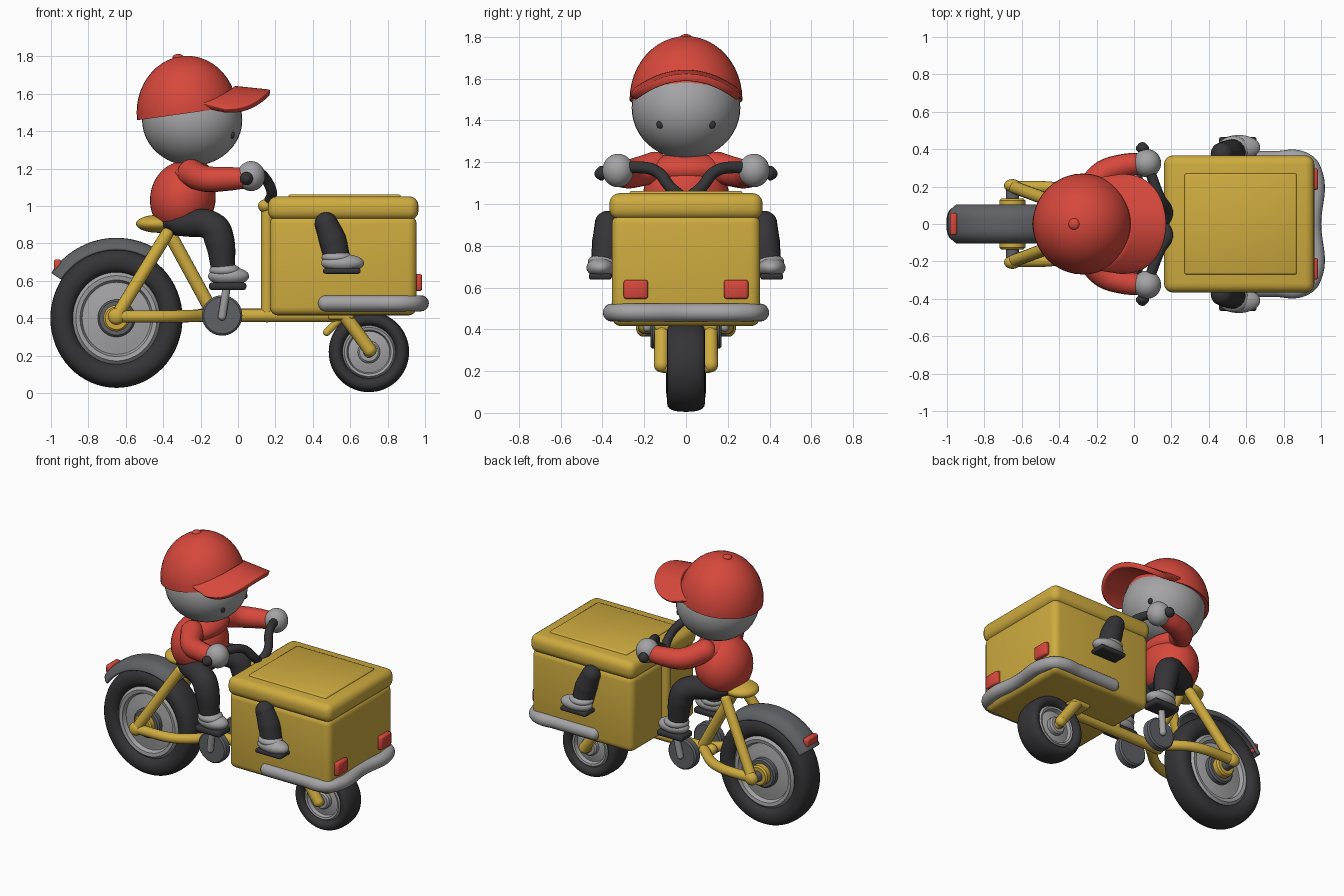
import bpy, bmesh, math
from mathutils import Matrix, Vector

if "Cube" in bpy.data.objects:
    bpy.data.objects.remove(bpy.data.objects["Cube"])

def mat(name, r, g, b):
    m = bpy.data.materials.new(name)
    m.diffuse_color = (r, g, b, 1)
    m.use_nodes = True
    m.node_tree.nodes["Principled BSDF"].inputs["Base Color"].default_value = m.diffuse_color
    return m

YELLOW = mat("yellow", 0.62, 0.41, 0.05)
RED = mat("red", 0.68, 0.065, 0.045)
LIGHT = mat("light grey", 0.37, 0.37, 0.38)
MID = mat("mid grey", 0.115, 0.12, 0.13)
DARK = mat("dark grey", 0.035, 0.035, 0.038)

def finish(name, me, m, angle=50):
    ob = bpy.data.objects.new(name, me)
    bpy.context.collection.objects.link(ob)
    me.materials.clear()
    me.materials.append(m)
    bpy.context.view_layer.objects.active = ob
    bpy.ops.object.select_all(action='DESELECT')
    ob.select_set(True)
    bpy.ops.object.shade_smooth_by_angle(angle=math.radians(angle))
    return ob

def from_bm(name, bm, m, angle=50):
    bmesh.ops.recalc_face_normals(bm, faces=bm.faces[:])
    me = bpy.data.meshes.new(name)
    bm.to_mesh(me)
    bm.free()
    return finish(name, me, m, angle)

def ball(name, c, r, m, cut=None, tilt=0):
    bm = bmesh.new()
    bmesh.ops.create_uvsphere(bm, u_segments=40, v_segments=24, radius=1)
    M = Matrix.Translation(c) @ Matrix.Rotation(tilt, 4, 'Y') @ Matrix.Diagonal((*r, 1))
    bmesh.ops.transform(bm, matrix=M, verts=bm.verts[:])
    if cut:
        bmesh.ops.bisect_plane(bm, geom=bm.verts[:] + bm.edges[:] + bm.faces[:],
                               plane_co=cut[0], plane_no=cut[1], clear_inner=True)
        bmesh.ops.holes_fill(bm, edges=[e for e in bm.edges if e.is_boundary], sides=0)
    return from_bm(name, bm, m)

def block(name, lo, hi, bevel, m, seg=4):
    lo, hi = Vector(lo), Vector(hi)
    bm = bmesh.new()
    bmesh.ops.create_cube(bm, size=1)
    M = Matrix.Translation((lo + hi) / 2) @ Matrix.Diagonal((*(hi - lo), 1))
    bmesh.ops.transform(bm, matrix=M, verts=bm.verts[:])
    bmesh.ops.bevel(bm, geom=bm.edges[:], offset=bevel, segments=seg, profile=0.5, affect='EDGES')
    return from_bm(name, bm, m)

def tube(name, pts, radii, m, smooth=True, caps=True):
    if not isinstance(radii, (list, tuple)):
        radii = [radii] * len(pts)
    cu = bpy.data.curves.new(name, 'CURVE')
    cu.dimensions, cu.bevel_depth, cu.bevel_resolution, cu.use_fill_caps = '3D', 1.0, 6, True
    cu.resolution_u = 10
    sp = cu.splines.new('BEZIER')
    sp.bezier_points.add(len(pts) - 1)
    for p, co, r in zip(sp.bezier_points, pts, radii):
        p.co, p.radius = co, r
        p.handle_left_type = p.handle_right_type = 'AUTO' if smooth else 'VECTOR'
    tmp = bpy.data.objects.new("tmp", cu)
    bpy.context.collection.objects.link(tmp)
    me = bpy.data.meshes.new_from_object(tmp.evaluated_get(bpy.context.evaluated_depsgraph_get()))
    bpy.data.objects.remove(tmp)
    bm = bmesh.new()
    bm.from_mesh(me)
    if caps:  # rounded ends
        for i in (0, -1):
            bmesh.ops.create_uvsphere(bm, u_segments=20, v_segments=12, radius=radii[i],
                                      matrix=Matrix.Translation(pts[i]))
    return from_bm(name, bm, m)

def lathe(name, profile, c, m, sx=1.0, closed=False, n=64):
    """Spin (radius, y) points about the y axis."""
    bm = bmesh.new()
    rings = []
    for i in range(n):
        a = 2 * math.pi * i / n
        rings.append([bm.verts.new((c[0] + sx * r * math.cos(a), c[1] + y, c[2] + r * math.sin(a)))
                      for r, y in profile])
    k = len(profile)
    for i in range(n):
        A, B = rings[i], rings[(i + 1) % n]
        for j in range(k if closed else k - 1):
            bm.faces.new((A[j], B[j], B[(j + 1) % k], A[(j + 1) % k]))
    bmesh.ops.remove_doubles(bm, verts=bm.verts[:], dist=1e-5)
    return from_bm(name, bm, m, 35)

def disc(name, c, r, half, m):
    b = min(0.01, half * 0.4)
    lathe(name, [(0, -half), (r - b, -half), (r, -half + b), (r, half - b), (r - b, half), (0, half)], c, m, n=40)

def wheel(name, c, ro, ri, hw, sx=1.0):
    mid, h = (ro + ri) / 2, (ro - ri) / 2
    prof = []
    for i in range(24):
        t = 2 * math.pi * i / 24
        ct, st = math.cos(t), math.sin(t)
        prof.append((mid + h * math.copysign(abs(ct) ** 0.8, ct), hw * math.copysign(abs(st) ** 0.8, st)))
    lathe(name + "_tyre", prof, c, DARK, sx, True)
    half = [(0, .55), (ri * .72, .55), (ri * .78, .5), (ri * .82, .5), (ri * .87, .78), (ri * .97, .82), (ri * 1.1, .5)]
    half = [(r, f * hw) for r, f in half]
    lathe(name + "_rim", half + [(r, -y) for r, y in reversed(half)], c, LIGHT, sx)

def strip(name, f, nu, nv, thick, m):
    """Curved sheet with thickness from f(u, v), u and v in 0..1."""
    bm = bmesh.new()
    g = [[bm.verts.new(f(i / nu, j / nv)) for j in range(nv + 1)] for i in range(nu + 1)]
    for i in range(nu):
        for j in range(nv):
            bm.faces.new((g[i][j], g[i + 1][j], g[i + 1][j + 1], g[i][j + 1]))
    ob = from_bm(name, bm, m)
    s = ob.modifiers.new("thickness", 'SOLIDIFY')
    s.thickness, s.offset = thick, 0
    b = ob.modifiers.new("round", 'BEVEL')
    b.width, b.segments = thick * 0.35, 2
    return ob

# wheels and hubs
RW, FW = (-0.65, 0, 0.40), (0.70, 0, 0.22)
wheel("rear_wheel", RW, 0.372, 0.235, 0.095, 0.95)
wheel("front_wheel", FW, 0.215, 0.135, 0.09)
disc("rear_hub", RW, 0.10, 0.09, MID)
disc("rear_hub_ring", RW, 0.07, 0.135, YELLOW)
disc("rear_axle", RW, 0.035, 0.21, MID)
disc("front_hub", FW, 0.06, 0.085, LIGHT)
disc("front_axle", FW, 0.03, 0.12, YELLOW)

# rear mudguard with tail light
def guard(u, v):
    a = math.radians(56 + 90 * u)
    w = 2 * v - 1
    r = 0.415 - 0.055 * abs(w) ** 3
    return (-0.65 + 0.99 * r * math.cos(a), 0.098 * math.copysign(abs(w) ** 0.8, w), 0.405 + r * math.sin(a))
strip("mudguard", guard, 28, 12, 0.02, MID)
block("tail_light", (-0.985, -0.06, 0.655), (-0.945, 0.06, 0.715), 0.012, RED, 2)

# cargo box, lid and bumper
block("cargo_box", (0.17, -0.355, 0.415), (0.955, 0.355, 0.95), 0.045, YELLOW)
block("box_lid", (0.16, -0.367, 0.925), (0.965, 0.367, 1.052), 0.05, YELLOW)
block("lid_panel", (0.27, -0.27, 1.03), (0.87, 0.27, 1.062), 0.01, YELLOW, 2)
tube("bumper", [(0.47, -.347, .48), (0.75, -.347, .48), (0.9, -.345, .48), (0.958, -.29, .48), (0.958, 0, .48),
                (0.958, .29, .48), (0.9, .345, .48), (0.75, .347, .48), (0.47, .347, .48)], 0.043, LIGHT)

# frame
tube("main_beam", [(-0.2, 0, .415), (0.56, 0, .415)], 0.036, YELLOW, False)
tube("seat_tube", [(-0.37, 0, .86), (-0.13, 0, .42)], 0.036, YELLOW, False)
tube("head_tube", [(0.155, 0, .41), (0.155, 0, 1.0)], 0.032, YELLOW, False)
ball("head_joint", (0.145, 0, 1.0), (0.038, 0.045, 0.035), YELLOW)
tube("fork_stub", [(0.56, 0, .41), (0.475, 0, .325)], 0.02, YELLOW, False)
block("fork_crown", (0.48, -0.15, 0.39), (0.62, 0.15, 0.44), 0.02, YELLOW)
ball("saddle", (-0.425, 0, 0.905), (0.12, 0.11, 0.048), YELLOW)
ball("saddle_nose", (-0.33, 0, 0.89), (0.13, 0.07, 0.045), YELLOW)

# rider body and head
ball("torso", (-0.295, 0, 1.04), (0.175, 0.205, 0.20), RED, tilt=0.15)
ball("shoulders", (-0.25, 0, 1.165), (0.12, 0.2, 0.08), RED)
ball("hips", (-0.30, 0, 0.91), (0.13, 0.17, 0.07), DARK)
ball("head", (-0.245, 0, 1.46), (0.268, 0.26, 0.245), LIGHT)
ball("cap", (-0.272, 0, 1.50), (0.27, 0.27, 0.303), RED, ((-0.53, 0, 1.46), (-0.14, 0, 1)))
ball("cap_button", (-0.32, 0, 1.795), (0.03, 0.03, 0.018), RED)
def brim(u, v):
    a, b = math.radians(75) * (2 * u - 1), math.radians(90) * (2 * u - 1)
    p = Vector((-0.265 + .245 * math.cos(a), .245 * math.sin(a), 0))
    q = Vector((-0.07 + .24 * math.cos(b) ** 0.8 if abs(b) < 1.57 else -0.07, .255 * math.sin(b), 0))
    p = p.lerp(q, v)
    p.z = 1.625 - 1.5 * p.y ** 2 - 0.02 * v
    return p
strip("cap_brim", brim, 28, 8, 0.035, RED)

# mirrored parts
for s, side in ((-1, "right"), (1, "left")):
    P = lambda x, y, z: (x, s * y, z)
    tube(side + "_chain_stay", [P(-0.65, .2, .41), P(-0.35, .17, .41), P(-0.16, .03, .415)], 0.033, YELLOW)
    tube(side + "_seat_stay", [P(-0.65, .2, .41), P(-0.38, .1, .85)], 0.034, YELLOW, False)
    ball(side + "_axle_end", P(-0.65, .205, .41), (0.045, 0.035, 0.045), YELLOW)
    tube(side + "_fork_leg", [P(0.545, .115, .45), P(0.705, .118, .23)], 0.036, YELLOW, False)
    block(side + "_box_light", (0.945, s * .24 - .058, .545), (0.985, s * .24 + .058, .637), 0.012, RED, 2)
    tube(side + "_handlebar", [P(0.165, 0, 1.02), P(0.18, .07, 1.075), P(0.14, .14, 1.155), P(0.1, .24, 1.175),
                               P(0.045, .41, 1.145)], 0.028, DARK)
    ball(side + "_grip_end", P(0.045, .405, 1.147), (0.035, 0.025, 0.035), DARK)
    # cranks and pedals
    disc(side + "_crank_disc", P(-0.085, .14, .415), 0.108, 0.03, MID)
    tube(side + "_crank_arm", [P(-0.085, .185, .41), P(-0.06, .2, .57)], 0.022, LIGHT, False)
    block(side + "_pedal", (-0.155, s * .205 - .065, .55), (0.045, s * .205 + .065, .592), 0.018, DARK)
    # arms and hands
    tube(side + "_arm", [P(-0.25, .15, 1.175), P(-0.17, .265, 1.145), P(-0.06, .31, 1.145), P(0.04, .325, 1.15)],
         [0.075, 0.07, 0.064, 0.056], RED)
    ball(side + "_hand", P(0.07, .325, 1.16), (0.075, 0.075, 0.08), LIGHT)
    # legs and shoes
    tube(side + "_leg", [P(-0.3, .11, .91), P(-0.13, .19, .885), P(-0.1, .2, .82), P(-0.08, .2, .68)],
         [0.07, 0.08, 0.08, 0.066], DARK)
    ball(side + "_shoe", P(-0.05, .205, .625), (0.11, 0.07, 0.05), LIGHT)
    ball(side + "_shoe_cuff", P(-0.07, .203, .655), (0.083, 0.075, 0.04), LIGHT)
    # leg relief on the box side
    tube(side + "_box_leg", [P(0.472, .375, .905), P(0.505, .377, .82), P(0.53, .385, .72)],
         [0.062, 0.073, 0.07], DARK)
    ball(side + "_box_shoe", P(0.56, .41, .695), (0.115, 0.066, 0.048), LIGHT)
    ball(side + "_box_shoe_cuff", P(0.53, .4, .725), (0.083, 0.07, 0.035), LIGHT)
    block(side + "_box_sole", (0.455, s * .41 - .055, .638), (0.655, s * .41 + .055, .668), 0.012, DARK)
    ball(side + "_eye", P(-0.03, .125, 1.38), (0.012, 0.016, 0.02), DARK)
